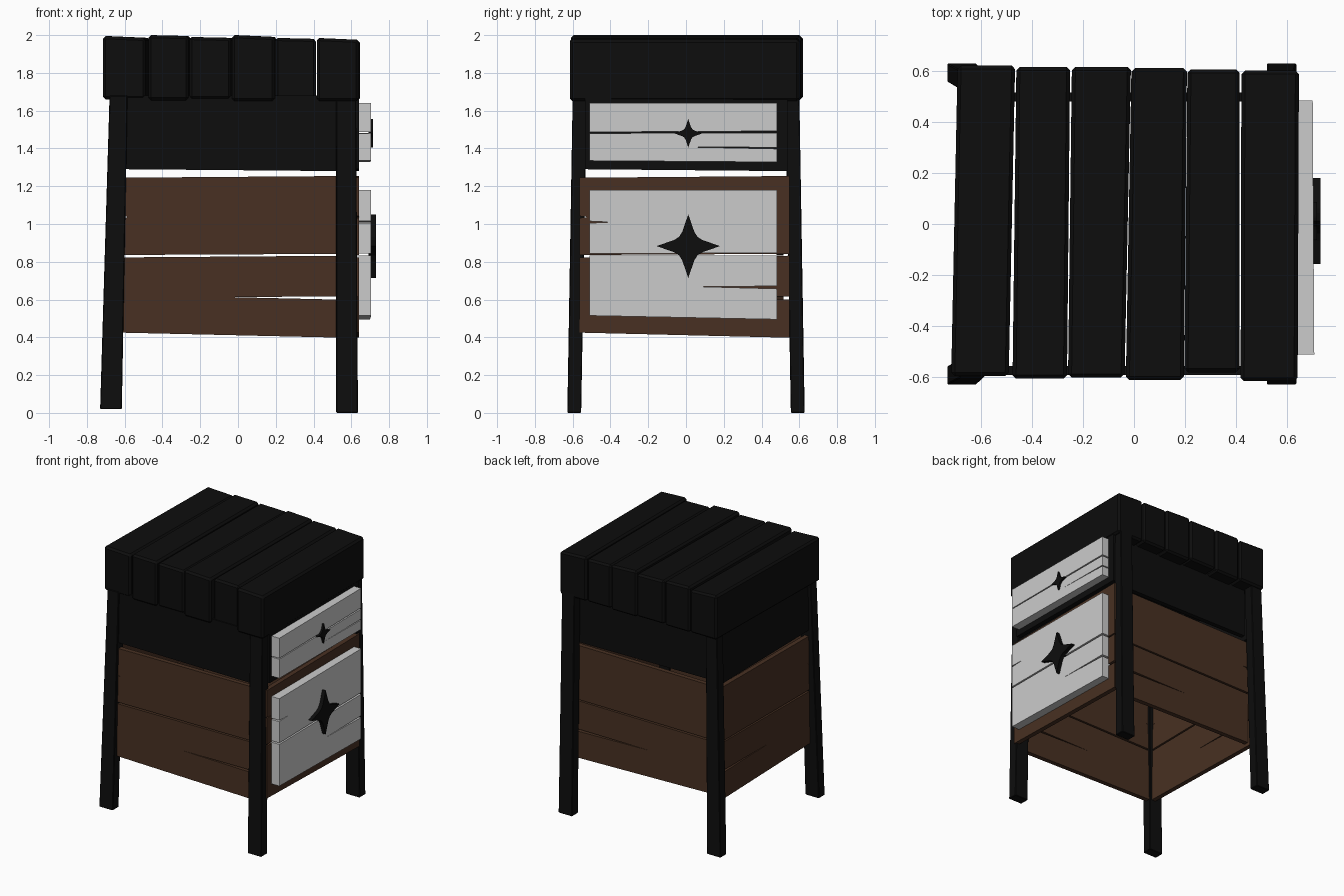
import bpy, bmesh, math

if "Cube" in bpy.data.objects:
    bpy.data.objects.remove(bpy.data.objects["Cube"])


def material(name, color):
    m = bpy.data.materials.new(name)
    m.diffuse_color = (*color, 1)
    m.use_nodes = True
    m.node_tree.nodes["Principled BSDF"].inputs["Base Color"].default_value = m.diffuse_color
    return m


BLACK = material("black_wood", (0.004, 0.004, 0.004))
BROWN = material("brown_wood", (0.065, 0.030, 0.016))


def loft(name, loop_a, loop_b, mat=None, bevel=0.0):
    """Solid between two matching loops of 3D points."""
    bm = bmesh.new()
    a = [bm.verts.new(p) for p in loop_a]
    b = [bm.verts.new(p) for p in loop_b]
    bm.faces.new(a)
    bm.faces.new(b[::-1])
    n = len(a)
    for i in range(n):
        bm.faces.new((a[i], b[i], b[(i + 1) % n], a[(i + 1) % n]))
    bmesh.ops.recalc_face_normals(bm, faces=bm.faces)
    me = bpy.data.meshes.new(name)
    bm.to_mesh(me)
    bm.free()
    if mat:
        me.materials.append(mat)
    ob = bpy.data.objects.new(name, me)
    bpy.context.collection.objects.link(ob)
    if bevel:
        mod = ob.modifiers.new("soft_edges", 'BEVEL')
        mod.width, mod.segments = bevel, 1
    return ob


def panel(name, profile, axis, near, far, mat=None):
    """Extrude a (u, z) profile along x or y between two depths."""
    put = (lambda u, z, d: (u, d, z)) if axis == 'y' else (lambda u, z, d: (d, u, z))
    return loft(name, [put(u, z, near) for u, z in profile],
                [put(u, z, far) for u, z in profile], mat)


def quad(u0, u1, low, high):
    """Four-sided board; low and high give z at the two ends."""
    return [(u0, low[0]), (u1, low[1]), (u1, high[1]), (u0, high[0])]


def cracked(u0, u1, low, high, start, z, gap):
    """Board with a wedge crack running from its u1 end to start."""
    return [(u0, low[0]), (u1, low[1]), (u1, z - gap / 2), (start, z + 0.005),
            (u1, z + gap / 2), (u1, high[1]), (u0, high[0])]


# lid planks: front x pair, back x pair, y range, bottom z, top z left/right
lid = [
    (-0.715, -0.49, -0.69, -0.465, -0.595, 0.62, 1.66, 1.995, 1.985),
    (-0.475, -0.262, -0.46, -0.25, -0.605, 0.615, 1.655, 2.0, 1.995),
    (-0.258, -0.037, -0.243, -0.012, -0.60, 0.615, 1.66, 1.99, 1.985),
    (-0.032, 0.195, -0.010, 0.207, -0.61, 0.61, 1.65, 2.0, 1.99),
    (0.197, 0.413, 0.209, 0.413, -0.58, 0.605, 1.655, 1.985, 1.98),
    (0.417, 0.64, 0.42, 0.645, -0.615, 0.60, 1.65, 1.985, 1.975),
]
for i, (f0, f1, b0, b1, y0, y1, zb, zl, zr) in enumerate(lid):
    loft(f"lid_plank_{i + 1}",
         [(f0, y0, zb), (f1, y0, zb), (f1, y0, zr), (f0, y0, zl)],
         [(b0, y1, zb), (b1, y1, zb), (b1, y1, zr), (b0, y1, zl)], BLACK, 0.014)

# splayed legs
for side, sy in (("front", -1), ("back", 1)):
    for hand, bot, top, z0 in (("left", (-0.73, -0.615), (-0.68, -0.585), 0.02),
                               ("right", (0.52, 0.635), (0.52, 0.625), 0.0)):
        def ring(xs, ys, z):
            return [(xs[0], sy * ys[0], z), (xs[1], sy * ys[0], z),
                    (xs[1], sy * ys[1], z), (xs[0], sy * ys[1], z)]
        loft(f"{side}_{hand}_leg", ring(bot, (0.555, 0.628), z0),
             ring(top, (0.525, 0.60), 1.68), BLACK, 0.004)

# body walls: lower brown boards and upper black board, open inside
walls = [("front", 'y', -0.59, -0.555, -0.625, 0.56),
         ("back", 'y', 0.48, 0.515, -0.625, 0.56),
         ("right", 'x', 0.605, 0.64, -0.565, 0.548),
         ("left", 'x', -0.66, -0.625, -0.565, 0.548)]
for side, axis, near, far, u0, u1 in walls:
    panel(f"{side}_lower_board",
          cracked(u0, u1, (0.425, 0.398), (0.823, 0.832), -0.05, 0.608, 0.018),
          axis, near, far, BROWN)
    top = quad(u0, u1, (0.836, 0.842), (1.245, 1.254))
    top[3:] = [(u0, 1.245), (u0, 1.042), (u0 + 0.05, 1.037), (u0, 1.032)]
    panel(f"{side}_upper_board", top, axis, near, far, BROWN)
    panel(f"{side}_top_rail", quad(u0 + 0.03, u1 - 0.01, (1.29, 1.28), (1.68, 1.68)),
          axis, near, far, BLACK)

# drawer fronts, each of two boards
Y0, Y1 = -0.51, 0.483
drawer = {
    "small_drawer_upper": quad(Y0, Y1, (1.487, 1.492), (1.64, 1.64)),
    "small_drawer_lower": cracked(Y0, Y1, (1.335, 1.328), (1.480, 1.482), 0.03, 1.402, 0.008),
    "large_drawer_lower": cracked(Y0, Y1, (0.515, 0.495), (0.832, 0.834), 0.05, 0.664, 0.014),
    "large_drawer_upper": [(Y0, 0.843), (Y1, 0.847), (Y1, 1.18), (Y0, 1.18),
                           (Y0, 1.015), (Y0 + 0.11, 1.010), (Y0, 1.005)],
}
for name, prof in drawer.items():
    loft(name, [(0.63, y, z) for y, z in prof],
         [(0.705 - 0.006 * (y - Y0), y, z) for y, z in prof])


# four-pointed star handles
def star(name, y, z, r, x1):
    quarter = [(1.0, 0.0), (0.45, 0.19), (0.29, 0.29), (0.19, 0.45)]
    pts = []
    for k in range(4):
        c, s = round(math.cos(k * math.pi / 2)), round(math.sin(k * math.pi / 2))
        pts += [(y + r * (c * a - s * b), z + r * (s * a + c * b)) for a, b in quarter]
    panel(name, pts, 'x', 0.69, x1, BLACK)


star("large_star_handle", 0.012, 0.883, 0.168, 0.73)
star("small_star_handle", 0.012, 1.48, 0.075, 0.716)
